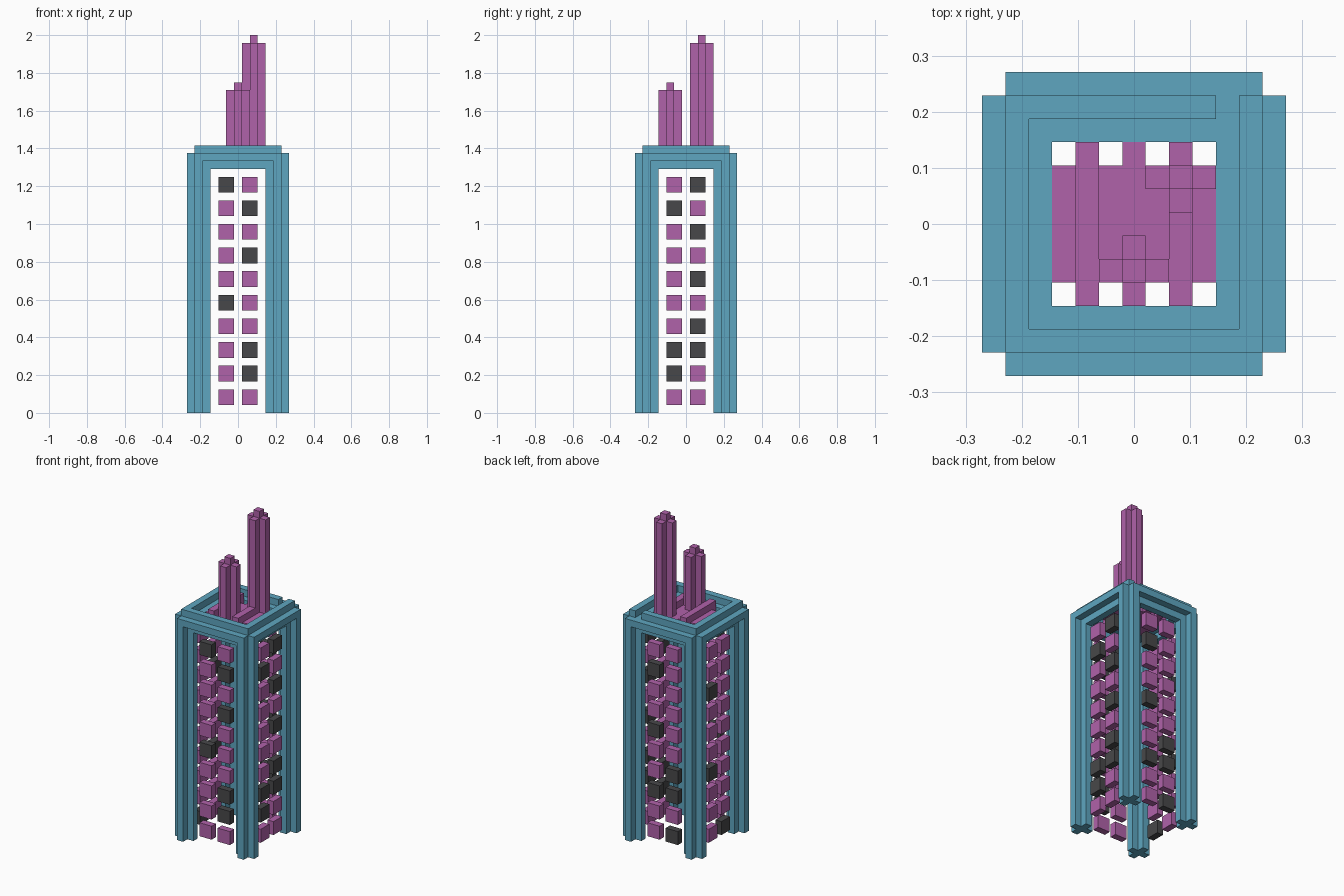
import bpy, bmesh
from itertools import product
from mathutils import Vector

U = 2 / 48  # edge of one cell; the tower is 48 cells tall

cube = bpy.data.objects.get("Cube")
if cube:
    bpy.data.objects.remove(cube, do_unlink=True)


def material(name, rgb):
    m = bpy.data.materials.new(name)
    m.use_nodes = True
    m.diffuse_color = (*rgb, 1)
    m.node_tree.nodes["Principled BSDF"].inputs["Base Color"].default_value = (*rgb, 1)
    return m


TEAL = material("teal", (0.113, 0.381, 0.527))
PINK = material("orchid pink", (0.434, 0.122, 0.40))
DARK = material("charcoal", (0.064, 0.064, 0.068))


def block(x, y, z):
    """Cells in inclusive ranges; x and y cells are centred on whole numbers."""
    return set(product(*(range(a, b + 1) for a, b in (x, y, z))))


def build(name, cells, mat):
    """Make the outer skin of a set of cells, with flat areas merged."""
    bm = bmesh.new()
    verts = {}

    def vert(p):
        key = tuple(round(2 * c) for c in p)
        if key not in verts:
            verts[key] = bm.verts.new(p * U)
        return verts[key]

    for cell in sorted(cells):
        centre = Vector(cell) + Vector((0, 0, 0.5))
        for axis, sign in product(range(3), (-1, 1)):
            n = Vector((0, 0, 0))
            n[axis] = sign
            if tuple(int(a + b) for a, b in zip(cell, n)) in cells:
                continue
            s = Vector((0, 0, 0))
            s[(axis + 1) % 3] = 1
            t = n.cross(s)
            bm.faces.new([vert(centre + (n + s * a + t * b) / 2)
                          for a, b in ((-1, -1), (1, -1), (1, 1), (-1, 1))])
    bmesh.ops.dissolve_limit(bm, angle_limit=0.01, verts=bm.verts[:], edges=bm.edges[:])
    me = bpy.data.meshes.new(name)
    bm.to_mesh(me)
    bm.free()
    me.materials.append(mat)
    ob = bpy.data.objects.new(name, me)
    bpy.context.scene.collection.objects.link(ob)


def cross_column(cx, cy, z0, z1):
    return (block((cx - 1, cx + 1), (cy, cy), (z0, z1))
            | block((cx, cx), (cy - 1, cy + 1), (z0, z1)))


# Frame: four cross-section pillars joined by cross-section top beams
frame = set()
for sx, sy in product((-5, 5), repeat=2):
    frame |= cross_column(sx, sy, 0, 32)
for s in (-5, 5):
    beam = block((-5, 5), (s - 1, s + 1), (32, 32)) | block((-5, 5), (s, s), (31, 33))
    frame |= beam | {(y, x, z) for x, y, z in beam}
frame.discard((4, 5, 33))  # notch in the rim
build("frame", frame, TEAL)

# Roof deck with tabs, and two raised rails
deck = block((-3, 3), (-2, 2), (32, 32))
for x in (-2, 0, 2):
    deck |= block((x, x), (-3, 3), (32, 32))
for x in (-2, 2):
    deck |= block((x, x), (-3, 3), (33, 33))

# Spires on the deck
for name, cx, cy, top in (("short_spire", 0, -2, 40), ("tall_spire", 2, 2, 46)):
    spire = cross_column(cx, cy, 33, top) | {(cx, cy, top + 1)}
    deck -= spire
    build(name, spire, PINK)
build("roof_deck", deck, PINK)

# Floating window blocks: dark rows for the negative and positive column of each wall
WALLS = {
    "front": (1, -5, {4, 9}, {1, 2, 6, 8}),
    "back": (1, 5, {0, 2, 3}, {2, 5, 8}),
    "right": (0, 5, {1, 2, 8}, {2, 3, 5, 7, 9}),
    "left": (0, -5, {0}, {3, 7}),
}
for wall, (axis, depth, neg, pos) in WALLS.items():
    lit, dark = set(), set()
    for span, dark_rows in (((-2, -1), neg), ((1, 2), pos)):
        for row in range(10):
            xy = (span, (depth, depth)) if axis else ((depth, depth), span)
            cells = block(*xy, (1 + 3 * row, 2 + 3 * row))
            (dark if row in dark_rows else lit).update(cells)
    build(wall + "_lit_windows", lit, PINK)
    build(wall + "_dark_windows", dark, DARK)
